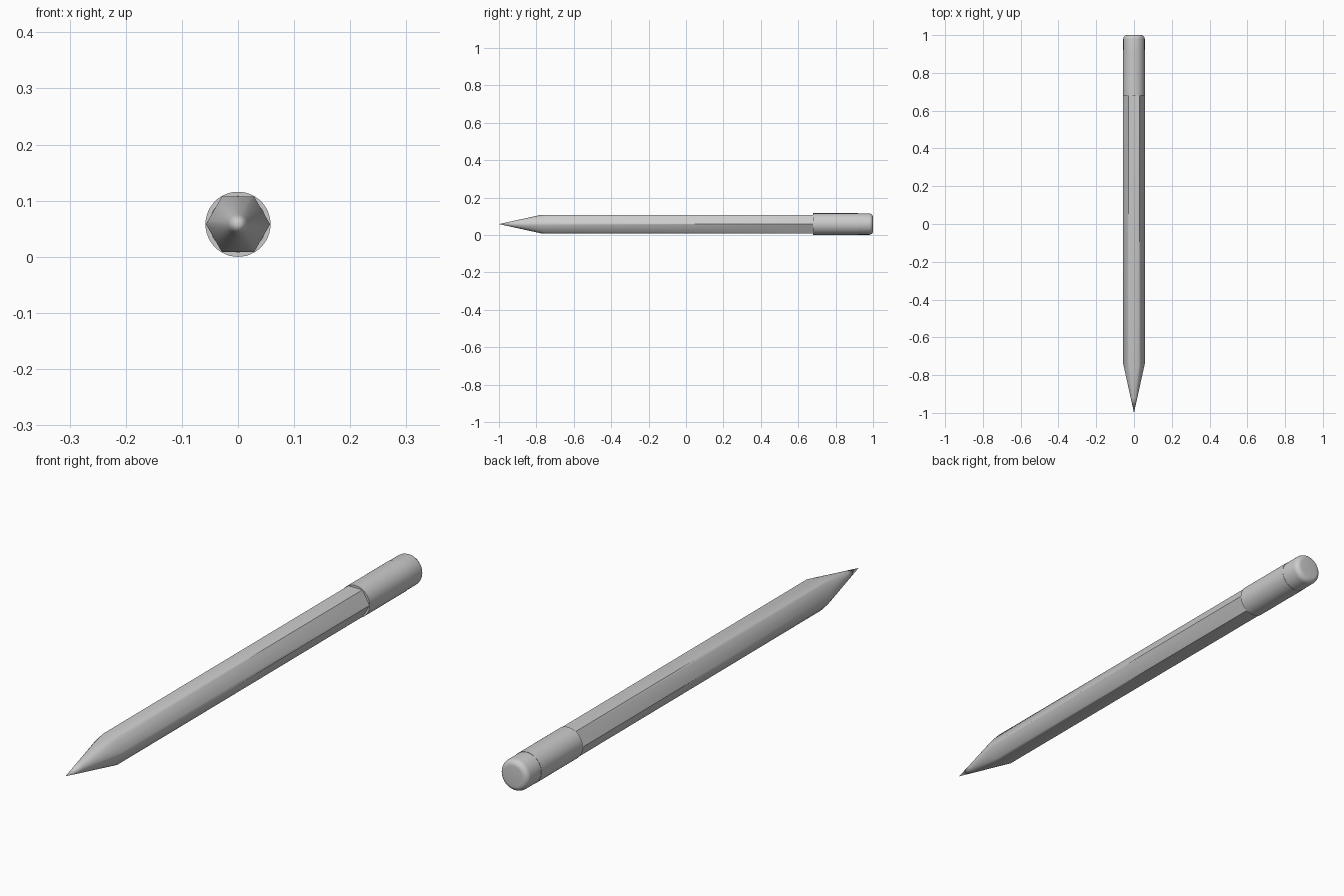
import bpy, bmesh
from math import sin, cos, pi

if "Cube" in bpy.data.objects:
    bpy.data.objects.remove(bpy.data.objects["Cube"])

ZC = 0.058          # height of the pencil axis
HEX = 0.0572        # hexagon corner radius
SEG = 48
SLOPE = 0.26 / HEX  # cone length per unit radius


def skin(name, rings, cap_start=False, cap_end=False):
    """Bridge a list of rings (lists of points) into one smooth object."""
    bm = bmesh.new()
    loops = [[bm.verts.new(p) for p in ring] for ring in rings]
    for a, b in zip(loops, loops[1:]):
        n = len(b)
        for i in range(n):
            j = (i + 1) % n
            bm.faces.new((a[0], b[j], b[i]) if len(a) == 1
                         else (a[i], a[j], b[j], b[i]))
    if cap_start:
        bm.faces.new(loops[0])
    if cap_end:
        bm.faces.new(loops[-1])
    bmesh.ops.recalc_face_normals(bm, faces=bm.faces)
    mesh = bpy.data.meshes.new(name)
    bm.to_mesh(mesh)
    bm.free()
    ob = bpy.data.objects.new(name, mesh)
    bpy.context.collection.objects.link(ob)
    bpy.ops.object.select_all(action='DESELECT')
    ob.select_set(True)
    bpy.context.view_layer.objects.active = ob
    bpy.ops.object.shade_smooth_by_angle(angle=pi / 6)
    return ob


def circle(r, y):
    return [(r * cos(2 * pi * i / SEG), y, ZC + r * sin(2 * pi * i / SEG))
            for i in range(SEG)]


def hexagon(y=None):
    """Hexagon ring; without y it follows the sharpening cone (scalloped)."""
    ring = []
    for i in range(SEG):
        a = 2 * pi * i / SEG
        r = HEX * cos(pi / 6) / cos(a % (pi / 3) - pi / 6)
        ring.append((r * cos(a), -1 + r * SLOPE if y is None else y,
                     ZC + r * sin(a)))
    return ring


# Pointed lead
lead_end = -0.92
lead_r = (lead_end + 1) / SLOPE
skin("lead", [[(0, -1, ZC)], circle(lead_r, lead_end)])

# Sharpened hexagonal wood body
skin("wood_body", [circle(lead_r, lead_end), hexagon(), hexagon(0.70)],
     cap_end=True)

# Round metal ferrule
skin("ferrule", [circle(0.050, 0.68), circle(0.058, 0.68),
                 circle(0.058, 0.92), circle(0.050, 0.92)])

# Eraser with rounded end
R, B = 0.057, 0.02
bevel = [circle(R - B + B * cos(t * pi / 12), 1 - B + B * sin(t * pi / 12))
         for t in range(7)]
skin("eraser", [circle(R, 0.90)] + bevel, cap_start=True, cap_end=True)
